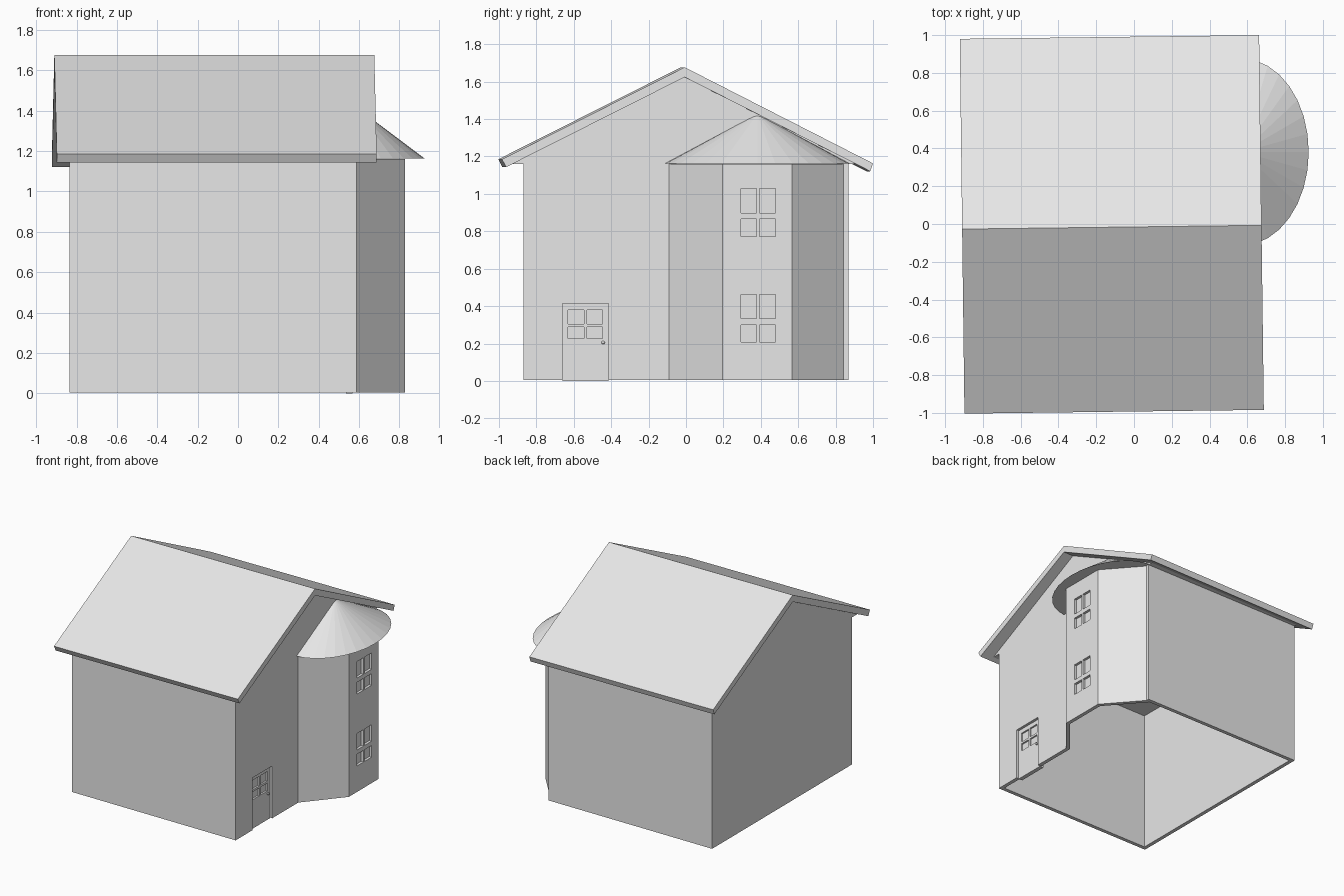
import bpy, bmesh, math
from mathutils import Matrix

if "Cube" in bpy.data.objects:
    bpy.data.objects.remove(bpy.data.objects["Cube"])

grey = bpy.data.materials.new("light_grey")
grey.diffuse_color = (0.8, 0.8, 0.8, 1)
grey.use_nodes = True
grey.node_tree.nodes["Principled BSDF"].inputs["Base Color"].default_value = grey.diffuse_color


def finish(bm, name):
    bmesh.ops.recalc_face_normals(bm, faces=bm.faces)
    mesh = bpy.data.meshes.new(name)
    bm.to_mesh(mesh)
    bm.free()
    mesh.materials.append(grey)
    ob = bpy.data.objects.new(name, mesh)
    bpy.context.collection.objects.link(ob)
    return ob


def extrude(name, pts, vec, closed=True):
    """Extrude a 3D outline along vec; closed=False leaves the start open."""
    bm = bmesh.new()
    face = bm.faces.new([bm.verts.new(p) for p in pts])
    res = bmesh.ops.extrude_face_region(bm, geom=[face], use_keep_orig=True)
    moved = [g for g in res["geom"] if isinstance(g, bmesh.types.BMVert)]
    bmesh.ops.translate(bm, verts=moved, vec=vec)
    bmesh.ops.recalc_face_normals(bm, faces=bm.faces)
    if not closed:
        bmesh.ops.delete(bm, geom=[face], context='FACES_ONLY')
    return finish(bm, name)


def boxes(name, spans):
    """One mesh of boxes, each given as (x0, x1, y0, y1, z0, z1)."""
    bm = bmesh.new()
    for x0, x1, y0, y1, z0, z1 in spans:
        m = (Matrix.Translation(((x0 + x1) / 2, (y0 + y1) / 2, (z0 + z1) / 2))
             @ Matrix.Diagonal((x1 - x0, y1 - y0, z1 - z0, 1)))
        bmesh.ops.create_cube(bm, size=1, matrix=m)
    return finish(bm, name)


def cut(ob, cutter):
    cutter.hide_render = True
    cutter.hide_set(True)
    mod = ob.modifiers.new("cut", 'BOOLEAN')
    mod.operation = 'DIFFERENCE'
    mod.solver = 'EXACT'
    mod.object = cutter


# Hollow walls with the angled bay, open underneath
L, R, W, EAVE, BASE = -0.835, 0.587, 0.868, 1.16, 0.004
plan = [(L, -W), (R, -W), (R, -0.09), (0.827, 0.195), (0.827, 0.567),
        (R, 0.843), (R, W), (L, W)]
walls = extrude("walls", [(x, y, BASE) for x, y in plan], (0, 0, EAVE - BASE), closed=False)
sol = walls.modifiers.new("thickness", 'SOLIDIFY')
sol.thickness = 0.03
sol.offset = -1
sol.use_even_offset = True

# Recessed bay window panes and the door opening
panes = [(0.807, 0.9, y0, y1, z0 + dz, z1 + dz)
         for dz in (0, 0.565)
         for y0, y1 in ((0.294, 0.378), (0.392, 0.478))
         for z0, z1 in ((0.208, 0.3), (0.334, 0.463))]
cut(walls, boxes("wall_cutter", panes + [(0.5, 0.7, -0.66, -0.414, -0.1, 0.415)]))

# Door with four recessed panes and a knob
door = boxes("door", [(0.535, 0.568, -0.66, -0.414, 0, 0.413)])
cut(door, boxes("door_cutter", [(0.555, 0.7, y0, y1, z0, z1)
                                for y0, y1 in ((-0.63, -0.545), (-0.53, -0.446))
                                for z0, z1 in ((0.227, 0.288), (0.305, 0.379))]))
bm = bmesh.new()
bmesh.ops.create_uvsphere(bm, u_segments=12, v_segments=8, radius=0.009,
                          matrix=Matrix.Translation((0.574, -0.443, 0.205)))
finish(bm, "door_knob")

# Gable block under the roof, slightly wider than the walls
extrude("gable", [(L, -0.935, EAVE), (L, 0.92, EAVE), (L, -0.01, 1.625)], (R - L, 0, 0))

# Bent roof slab, turned slightly
roof = extrude("roof", [(-0.79, y, z) for y, z in (
    (-0.987, 1.185), (-0.01, 1.677), (0.997, 1.163),
    (0.982, 1.121), (-0.01, 1.624), (-0.965, 1.143))], (1.585, 0, 0))
roof.location = (-0.12, -0.007, 0)
roof.rotation_euler.z = 0.0125

# Oval cone roof over the bay
bm = bmesh.new()
bmesh.ops.create_cone(bm, cap_ends=True, segments=32, radius1=1, radius2=0, depth=1,
                      matrix=Matrix.Translation((0.573, 0.381, 1.295))
                      @ Matrix.Diagonal((0.352, 0.494, 0.264, 1)))
finish(bm, "bay_roof")
